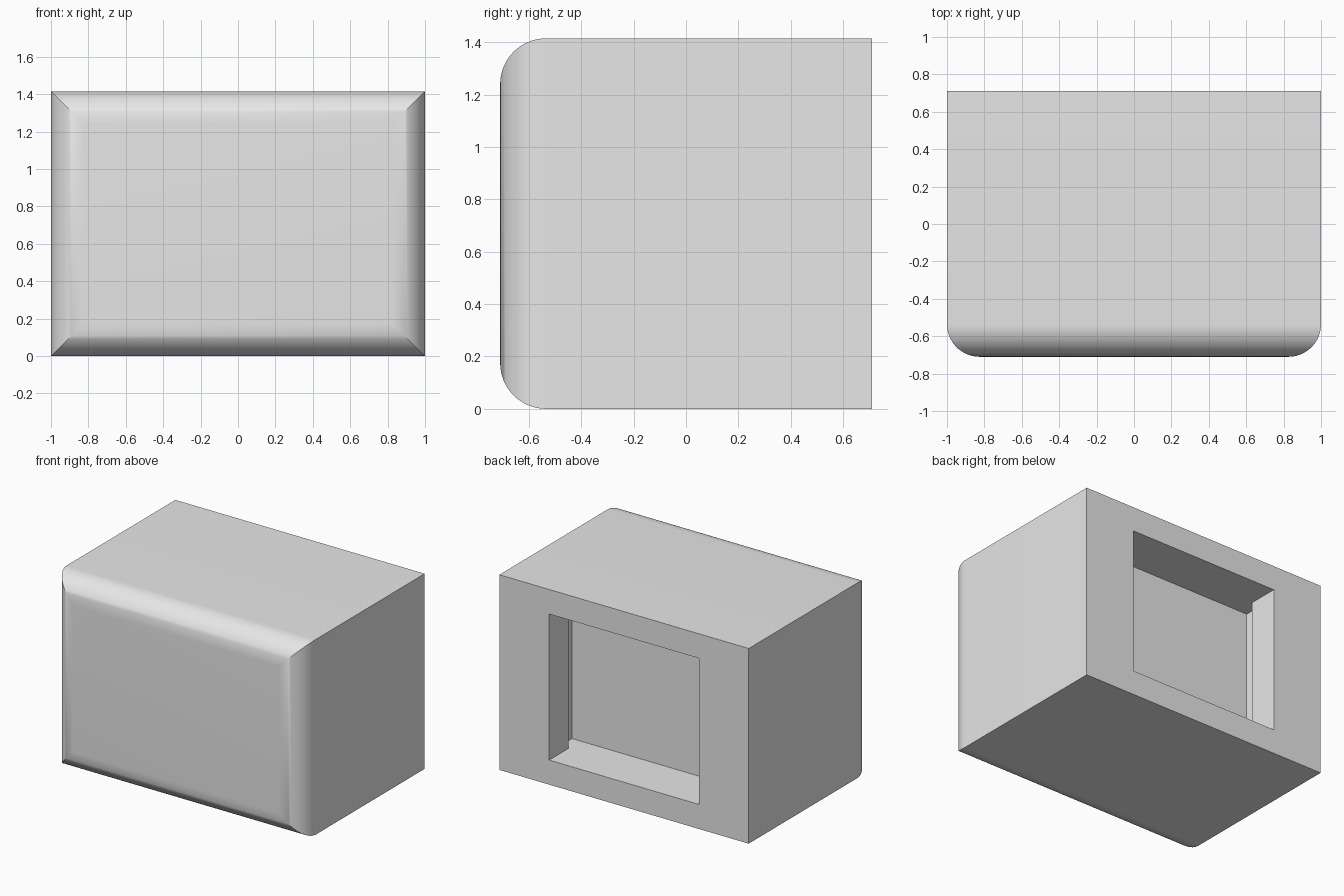
import bpy, bmesh, math

old = bpy.data.objects.get("Cube")
if old:
    bpy.data.objects.remove(old, do_unlink=True)

HALF_D, HEIGHT = 0.71, 1.415
RADIUS = 0.175

# Single plain grey
grey = bpy.data.materials.new("light grey")
grey.use_nodes = True
colour = (0.8, 0.8, 0.8, 1)
grey.diffuse_color = colour
grey.node_tree.nodes["Principled BSDF"].inputs["Base Color"].default_value = colour


def prism(name, outline, z0, z1):
    """Extrude an xy outline from z0 to z1."""
    bm = bmesh.new()
    base = bm.faces.new([bm.verts.new((x, y, z0)) for x, y in outline])
    top = bmesh.ops.extrude_face_region(bm, geom=[base])["geom"]
    bmesh.ops.translate(bm, vec=(0, 0, z1 - z0),
                        verts=[v for v in top if isinstance(v, bmesh.types.BMVert)])
    bmesh.ops.recalc_face_normals(bm, faces=bm.faces)
    mesh = bpy.data.meshes.new(name)
    bm.to_mesh(mesh)
    bm.free()
    mesh.materials.append(grey)
    obj = bpy.data.objects.new(name, mesh)
    bpy.context.collection.objects.link(obj)
    return obj


# Box body with the four front edges rounded and mitred at the corners
body = prism("body", [(-1, -HALF_D), (1, -HALF_D), (1, HALF_D), (-1, HALF_D)], 0, HEIGHT)
bm = bmesh.new()
bm.from_mesh(body.data)
front = [e for e in bm.edges if all(v.co.y < 0 for v in e.verts)]
bmesh.ops.bevel(bm, geom=front, offset=RADIUS, offset_type='OFFSET', segments=16,
                profile=0.5, affect='EDGES')
bm.to_mesh(body.data)
bm.free()

# Back recess: a rectangular opening that widens sideways behind its lip
half = [(0.6, HALF_D + 0.1), (0.6, HALF_D - 0.22),
        (0.67, HALF_D - 0.22), (0.67, HALF_D - 0.36)]
outline = half + [(-x, y) for x, y in reversed(half)]
cutter = prism("recess_cutter", outline, 0.178, HEIGHT - 0.178)
cutter.hide_render = True

cut = body.modifiers.new("recess", 'BOOLEAN')
cut.operation = 'DIFFERENCE'
cut.solver = 'EXACT'
cut.object = cutter

bpy.ops.object.select_all(action='DESELECT')
body.select_set(True)
bpy.context.view_layer.objects.active = body
bpy.ops.object.modifier_apply(modifier=cut.name)
bpy.data.objects.remove(cutter, do_unlink=True)

# Smooth the rounding, keep the box edges crisp
bpy.ops.object.shade_smooth_by_angle(angle=math.radians(30))
